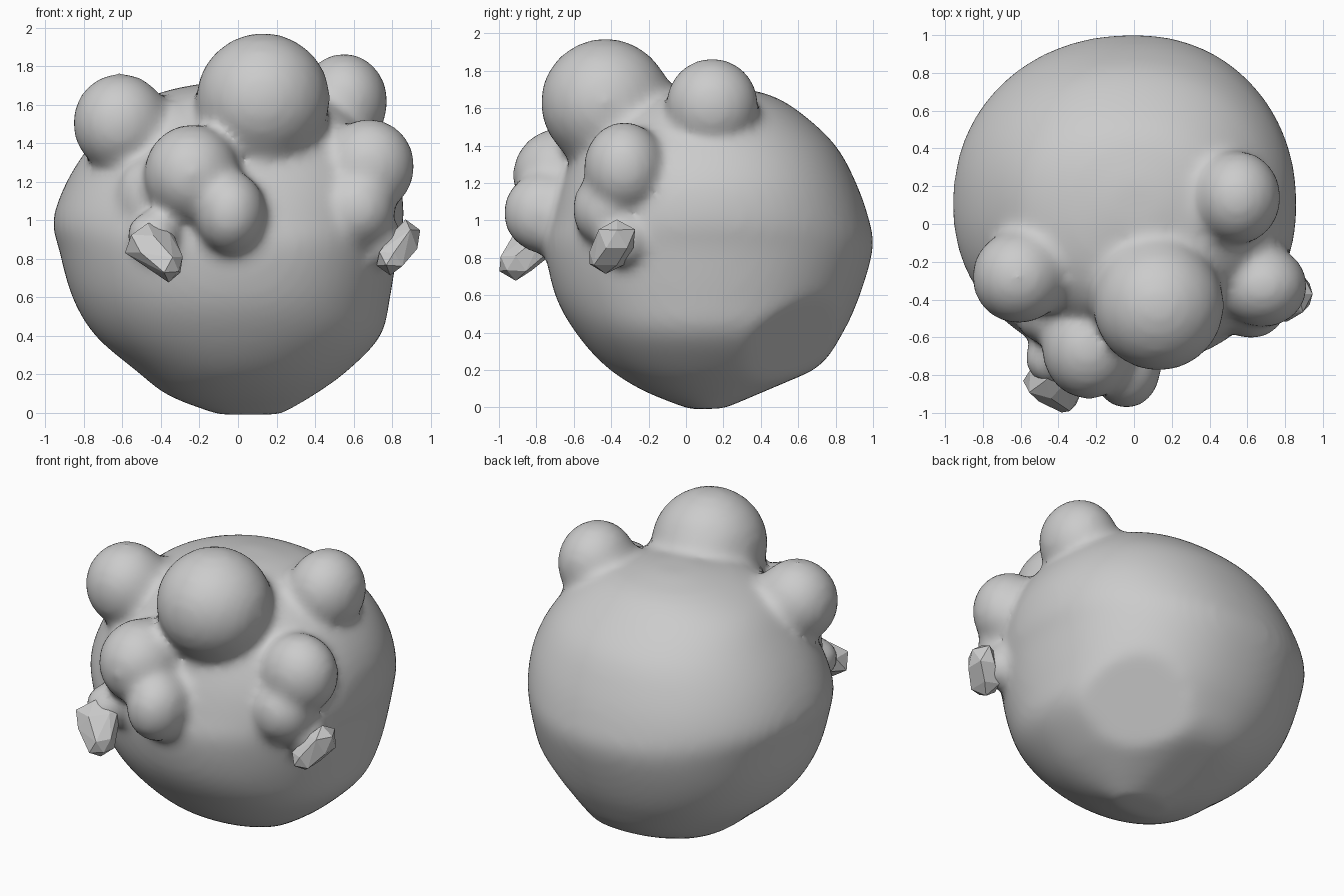
import bpy, bmesh, math, random
from mathutils import Vector

if "Cube" in bpy.data.objects:
    bpy.data.objects.remove(bpy.data.objects["Cube"])

random.seed(4)
CORE = Vector((0, 0.1, 0.9))


def add_hull(target, lumps, sub=3, jitter=0.0):
    """Hull wrapped around ellipsoids given as (centre, radii)."""
    tmp = bmesh.new()
    for pos, radii in lumps:
        made = bmesh.ops.create_icosphere(tmp, subdivisions=sub, radius=1)
        for v in made["verts"]:
            s = 1 + random.uniform(-jitter, jitter)
            v.co = Vector(pos) + Vector([v.co[i] * radii[i] * s for i in range(3)])
    hull = bmesh.ops.convex_hull(tmp, input=tmp.verts)
    junk = [g for g in hull["geom_interior"] if isinstance(g, bmesh.types.BMVert)]
    bmesh.ops.delete(tmp, geom=junk, context="VERTS")
    bmesh.ops.recalc_face_normals(tmp, faces=tmp.faces)
    me = bpy.data.meshes.new("tmp")
    tmp.to_mesh(me)
    tmp.free()
    target.from_mesh(me)
    bpy.data.meshes.remove(me)


def add_bump(target, center, radii, base=0.97):
    """Round bump stretched inwards so that its neck sinks into the body."""
    c = Vector(center)
    root = c + (CORE - c).normalized() * max(radii) * 0.8
    add_hull(target, [(c, radii), (root, [r * base for r in radii])])


def spline(p0, p1, p2, p3, t):
    return tuple(0.5 * (2 * b + (c - a) * t + (2 * a - 5 * b + 4 * c - d) * t * t
                        + (3 * b - a - 3 * c + d) * t ** 3)
                 for a, b, c, d in zip(p0, p1, p2, p3))


def finish(bm, name):
    me = bpy.data.meshes.new(name)
    bm.to_mesh(me)
    bm.free()
    ob = bpy.data.objects.new(name, me)
    bpy.context.collection.objects.link(ob)
    return ob


# Body: lopsided rings (z, left x, right x, front y, back y)
RINGS = [
    (-0.01, -0.10, 0.22, 0.02, 0.22),
    (0.09, -0.36, 0.39, -0.23, 0.45),
    (0.22, -0.53, 0.57, -0.43, 0.71),
    (0.40, -0.74, 0.74, -0.59, 0.84),
    (0.60, -0.86, 0.79, -0.70, 0.93),
    (0.85, -0.93, 0.83, -0.75, 1.00),
    (1.00, -0.96, 0.86, -0.72, 0.98),
    (1.20, -0.89, 0.84, -0.66, 0.91),
    (1.40, -0.76, 0.74, -0.57, 0.80),
    (1.57, -0.60, 0.58, -0.44, 0.62),
    (1.67, -0.38, 0.40, -0.27, 0.45),
    (1.72, -0.12, 0.15, 0.00, 0.22),
]
fine = []
for k in range(len(RINGS) - 1):
    pts = [RINGS[min(max(k + o, 0), len(RINGS) - 1)] for o in (-1, 0, 1, 2)]
    fine += [spline(*pts, t / 5) for t in range(5)]
fine.append(RINGS[-1])

SIDES = 64
bm = bmesh.new()
loops = []
for z, xl, xr, yf, yb in fine:
    loop = []
    for i in range(SIDES):
        a = 2 * math.pi * i / SIDES
        c, s = math.cos(a), math.sin(a)
        x = (xr if c > 0 else -xl) * math.copysign(abs(c) ** 0.93, c)
        ry = (yb - 0.1) if s > 0 else (0.1 - yf)
        y = 0.1 + ry * math.copysign(abs(s) ** 0.93, s)
        loop.append(bm.verts.new((x, y, z)))
    loops.append(loop)
for lo, hi in zip(loops, loops[1:]):
    for i in range(SIDES):
        j = (i + 1) % SIDES
        bm.faces.new((lo[i], lo[j], hi[j], hi[i]))
bm.faces.new(loops[0][::-1])
bm.faces.new(loops[-1])

# Flat facets: lower back right, and the slanted underside at the back
for normal, dist in (((0.56, 0.56, -0.61), 0.35), ((0.0, 0.39, -0.92), 0.085)):
    n = Vector(normal).normalized()
    for v in bm.verts:
        over = v.co.dot(n) - dist
        if over > 0:
            v.co -= n * over

# Round bumps: centre, radii
BUMPS = [
    ((0.13, -0.43, 1.63), (0.35, 0.35, 0.345)),
    ((-0.61, -0.28, 1.505), (0.25, 0.25, 0.26)),
    ((0.55, 0.14, 1.615), (0.23, 0.25, 0.255)),
    ((0.68, -0.33, 1.28), (0.24, 0.22, 0.25)),
    ((0.62, -0.41, 1.06), (0.20, 0.20, 0.21)),
    ((-0.24, -0.66, 1.24), (0.25, 0.27, 0.26)),
    ((-0.04, -0.76, 1.04), (0.185, 0.22, 0.22)),
    # stubs carrying the two rough nubs
    ((-0.44, -0.71, 0.92), (0.14, 0.14, 0.13)),
    ((0.74, -0.34, 0.89), (0.12, 0.14, 0.14)),
]
for c, r in BUMPS:
    add_bump(bm, c, r)
# Low ridges joining the front bumps to the chest
add_hull(bm, [((-0.48, -0.48, 1.12), (0.15, 0.15, 0.2)),
              ((-0.25, -0.60, 1.02), (0.15, 0.12, 0.14))])
bmesh.ops.recalc_face_normals(bm, faces=bm.faces)
body = finish(bm, "body")

# Blend the bumps into one skin
rm = body.modifiers.new("blend", "REMESH")
rm.mode = "VOXEL"
rm.voxel_size = 0.028
rm.use_smooth_shade = True
sm = body.modifiers.new("soften", "SMOOTH")
sm.factor = 0.5
sm.iterations = 14

# Rough low-poly nubs, each a slanted crystal-like lump
NUBS = {
    "left_nub": [((-0.47, -0.83, 0.88), (0.12, 0.12, 0.10)),
                 ((-0.36, -0.91, 0.77), (0.08, 0.10, 0.09)),
                 ((-0.42, -0.76, 0.89), (0.09, 0.10, 0.10))],
    "right_nub": [((0.87, -0.37, 0.90), (0.085, 0.11, 0.11)),
                  ((0.79, -0.43, 0.80), (0.08, 0.11, 0.08))],
}
for name, lumps in NUBS.items():
    nb = bmesh.new()
    add_hull(nb, lumps, sub=1, jitter=0.1)
    finish(nb, name)
